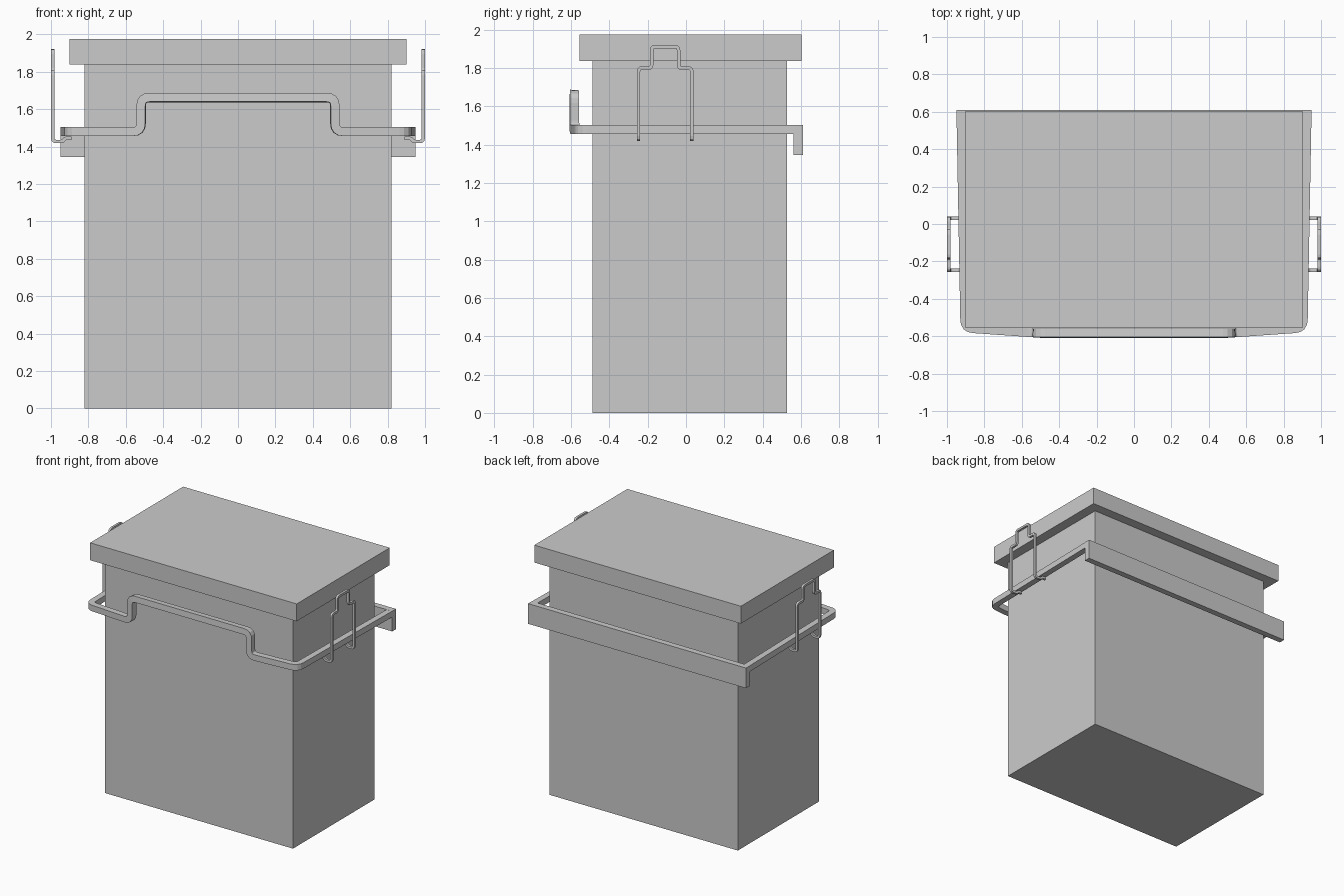
import bpy, bmesh
from mathutils import Vector

if "Cube" in bpy.data.objects:
    bpy.data.objects.remove(bpy.data.objects["Cube"])


def finish(name, bm):
    bmesh.ops.recalc_face_normals(bm, faces=bm.faces)
    mesh = bpy.data.meshes.new(name)
    bm.to_mesh(mesh)
    bm.free()
    obj = bpy.data.objects.new(name, mesh)
    bpy.context.collection.objects.link(obj)
    return obj


def box(name, lo, hi):
    lo, hi = Vector(lo), Vector(hi)
    bm = bmesh.new()
    bmesh.ops.create_cube(bm, size=1)
    for v in bm.verts:
        v.co = (lo + hi) / 2 + v.co * (hi - lo)
    return finish(name, bm)


def rounded(points, radius, steps):
    """Replace the inner corners of a polyline with small arcs."""
    pts = [Vector(p) for p in points]
    out = [pts[0]]
    for a, p, b in zip(pts, pts[1:], pts[2:]):
        da, db = a - p, b - p
        s = p + da.normalized() * min(radius, da.length * 0.45)
        e = p + db.normalized() * min(radius, db.length * 0.45)
        for i in range(steps + 1):
            t = i / steps
            out.append(s * (1 - t) ** 2 + p * 2 * t * (1 - t) + e * t * t)
    return out + [pts[-1]]


def square_bar(name, path, width, height):
    """Sweep a rectangular section along a path with mitred joints."""
    dirs = [(b - a).normalized() for a, b in zip(path, path[1:])]
    up = Vector((0, 0, height / 2))
    side = dirs[0].cross(Vector((0, 0, 1))).normalized() * width / 2
    ring = [path[0] + side * i + up * j
            for i, j in ((-1, -1), (1, -1), (1, 1), (-1, 1))]
    bm = bmesh.new()
    rings = [[bm.verts.new(c) for c in ring]]
    for i in range(1, len(path)):
        d = dirs[i - 1]
        n = (d + dirs[min(i, len(dirs) - 1)]).normalized()
        ring = [c + d * ((path[i] - c).dot(n) / d.dot(n)) for c in ring]
        rings.append([bm.verts.new(c) for c in ring])
    for r, q in zip(rings, rings[1:]):
        for k in range(4):
            m = (k + 1) % 4
            bm.faces.new((r[k], r[m], q[m], q[k]))
    bm.faces.new(rings[0])
    bm.faces.new(rings[-1])
    return finish(name, bm)


# Container and lid
box("container_body", (-0.82, -0.487, 0), (0.82, 0.526, 1.84))
box("lid", (-0.9, -0.555, 1.838), (0.9, 0.603, 1.975))

# Rear plate of the holding frame
box("rear_plate", (-0.95, 0.562, 1.345), (0.95, 0.61, 1.504))

# Frame bar: along the sides, round the front corners, raised in the middle
half = [(0.925, 0.585, 1.48), (0.904, -0.556, 1.48),
        (0.518, -0.583, 1.48), (0.518, -0.583, 1.662)]
frame = half + [(-x, y, z) for x, y, z in reversed(half)]
square_bar("frame_bar", rounded(frame, 0.045, 4), 0.048, 0.047)

# Wire clips hooked under the side bars
mid_y = -0.109
leg = [(0.89, -0.248, 1.445), (0.925, -0.248, 1.445), (0.937, -0.248, 1.427),
       (0.99, -0.248, 1.427), (0.99, -0.248, 1.8), (0.99, -0.179, 1.8),
       (0.99, -0.179, 1.912)]
wire = leg + [(x, 2 * mid_y - y, z) for x, y, z in reversed(leg)]
clip = square_bar("wire_clips", rounded(wire, 0.018, 3), 0.018, 0.018)
clip.modifiers.new("Mirror", 'MIRROR')
